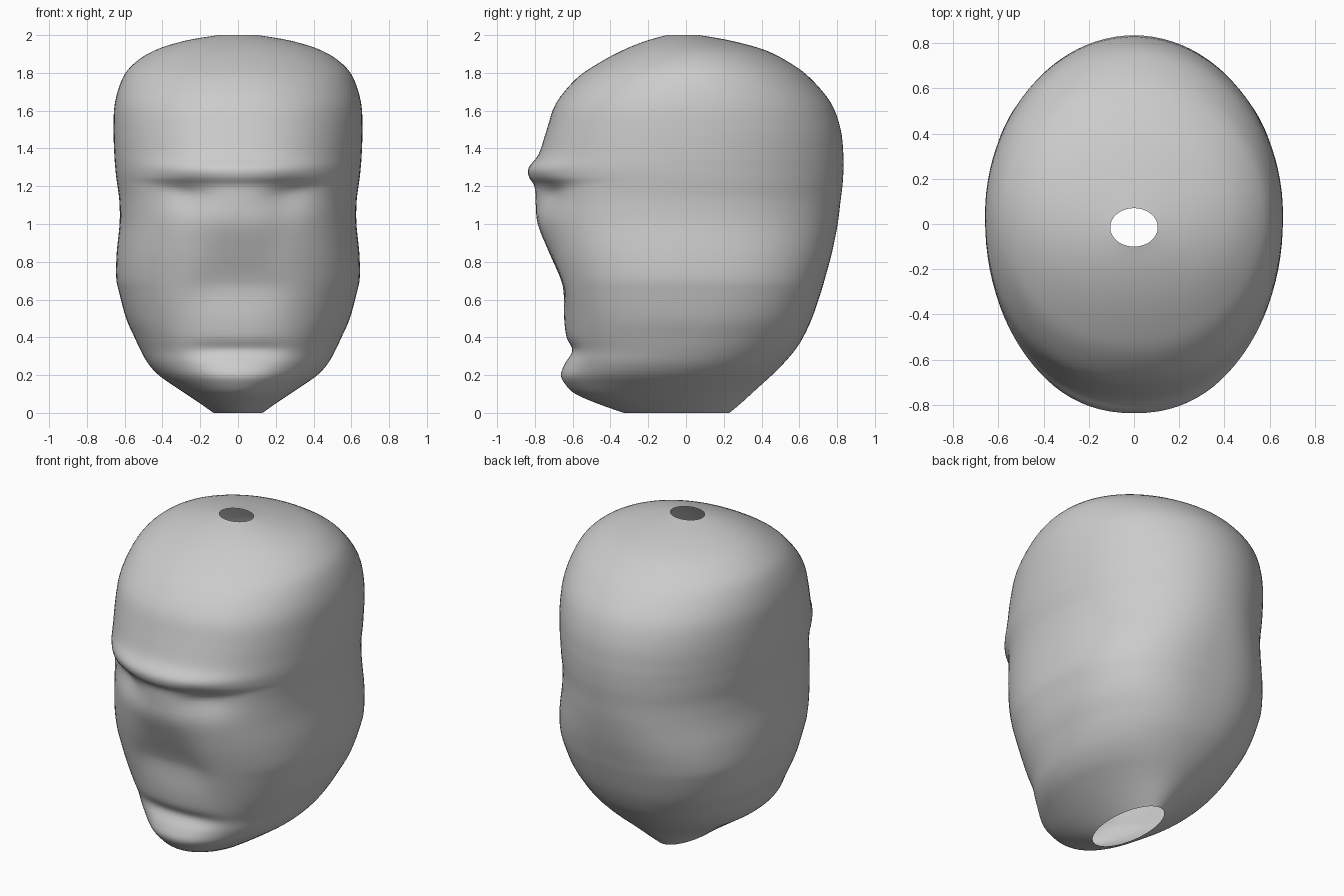
import bpy, bmesh, math

# Profile rows: height, half width, front y on the midline, front y beside it, back y
ROWS = [
    (0.00, 0.13, -0.33, -0.33, 0.23), (0.05, 0.20, -0.47, -0.45, 0.29),
    (0.10, 0.275, -0.585, -0.55, 0.345), (0.15, 0.35, -0.638, -0.605, 0.40),
    (0.20, 0.42, -0.662, -0.63, 0.455), (0.26, 0.475, -0.642, -0.63, 0.515),
    (0.33, 0.515, -0.602, -0.625, 0.575), (0.40, 0.548, -0.632, -0.638, 0.62),
    (0.50, 0.592, -0.645, -0.65, 0.667), (0.64, 0.63, -0.648, -0.675, 0.715),
    (0.72, 0.645, -0.668, -0.693, 0.738), (0.85, 0.642, -0.725, -0.73, 0.773),
    (1.00, 0.627, -0.785, -0.765, 0.803), (1.12, 0.628, -0.797, -0.775, 0.818),
    (1.20, 0.638, -0.803, -0.775, 0.828), (1.25, 0.645, -0.832, -0.780, 0.832),
    (1.30, 0.65, -0.832, -0.784, 0.834), (1.37, 0.655, -0.78, -0.77, 0.833),
    (1.50, 0.659, -0.737, -0.737, 0.819), (1.64, 0.652, -0.688, -0.688, 0.768),
    (1.77, 0.612, -0.58, -0.58, 0.66), (1.85, 0.55, -0.465, -0.465, 0.555),
    (1.92, 0.44, -0.335, -0.335, 0.42), (1.97, 0.28, -0.21, -0.21, 0.24),
    (2.00, 0.105, -0.10, -0.10, 0.07),
]
SUB, SIDES = 4, 96


def spline(a, b, c, d, t):
    return tuple(0.5 * (2*q + (r - p)*t + (2*p - 5*q + 4*r - s)*t*t + (3*q - p - 3*r + s)*t**3)
                 for p, q, r, s in zip(a, b, c, d))


def ramp(z, lo, hi):
    t = max(0, min(1, (z - lo) / (hi - lo)))
    return t * t * (3 - 2 * t)


def socket(x, z):
    return 0.035 * math.exp(-((abs(x) - 0.27) / 0.14) ** 2 - ((z - 1.16) / 0.09) ** 2)


# Dense rings from the profile
rings = []
for i in range(len(ROWS) - 1):
    p = [ROWS[max(0, min(len(ROWS) - 1, i + k))] for k in (-1, 0, 1, 2)]
    rings += [spline(*p, k / SUB) for k in range(SUB)]
rings.append(ROWS[-1])

# Skin: open at crown and neck
bm = bmesh.new()
loops = []
for z, w, f, g, b in rings:
    mid, loop = (g + b) / 2, []
    # squarer section at cheek and jaw level, front and back
    jaw = math.exp(-((z - 0.62) / 0.36) ** 2) * ramp(z, 0, 0.3)
    e_front = 2 / (2 + 0.25 * ramp(z, 0.5, 1.1) * (1 - ramp(z, 1.5, 1.95)) + 0.40 * jaw)
    e_back = 2 / (2 + 0.48 * jaw)
    # width of the midline features: mouth, nose, brow
    r = 0.24 - 0.04 * ramp(z, 0.6, 0.8) + 0.24 * ramp(z, 1.15, 1.25)
    for k in range(SIDES):
        a = math.tau * k / SIDES
        c, s = math.cos(a), math.sin(a)
        q = e_front if s < 0 else e_back
        x = w * math.copysign(abs(c) ** q, c)
        y = mid + (b - g) / 2 * math.copysign(abs(s) ** q, s)
        if s < 0:
            fade = min(1, -2 * s)
            y += fade * ((f - g) * math.exp(-(x / r) ** 4) + socket(x, z))
        loop.append(bm.verts.new((x, y, z)))
    loops.append(loop)
for lo, hi in zip(loops, loops[1:]):
    for k in range(SIDES):
        n = (k + 1) % SIDES
        bm.faces.new((lo[k], lo[n], hi[n], hi[k]))
for face in bm.faces:
    face.smooth = True
mesh = bpy.data.meshes.new("head")
bm.to_mesh(mesh)
bm.free()
head = bpy.data.objects.new("head", mesh)
bpy.context.collection.objects.link(head)
